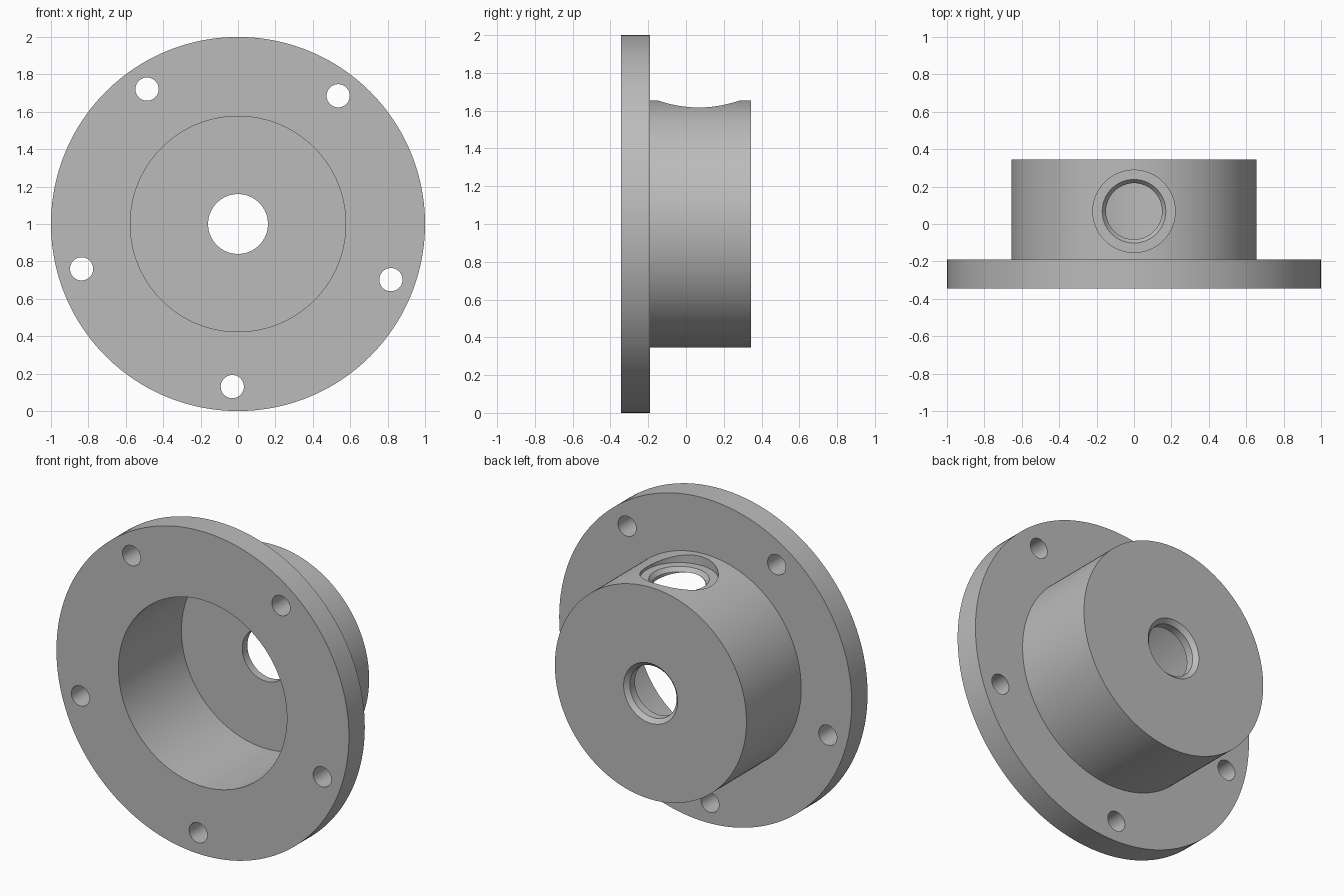
import bpy
import bmesh
import math
from mathutils import Matrix, Vector

old = bpy.data.objects.get("Cube")
if old:
    bpy.data.objects.remove(old, do_unlink=True)

SEGMENTS = 160
CENTRE_Z = 1.0

steel = bpy.data.materials.new("plain grey metal")
steel.use_nodes = True
steel.diffuse_color = (0.5, 0.5, 0.5, 1)
steel.node_tree.nodes["Principled BSDF"].inputs["Base Color"].default_value = (0.5, 0.5, 0.5, 1)


def lathe(name, profile, matrix, segments):
    """Revolve a closed (radius, height) profile about local z."""
    bm = bmesh.new()
    rings = []
    for i in range(segments):
        a = 2 * math.pi * i / segments
        rings.append([bm.verts.new((r * math.cos(a), r * math.sin(a), h)) for r, h in profile])
    n = len(profile)
    for i in range(segments):
        a, b = rings[i], rings[(i + 1) % segments]
        for j in range(n):
            k = (j + 1) % n
            bm.faces.new((a[j], b[j], b[k], a[k]))
    # Profile points on the axis collapse into a single pole
    bmesh.ops.remove_doubles(bm, verts=bm.verts, dist=1e-5)
    bmesh.ops.recalc_face_normals(bm, faces=bm.faces)
    bm.transform(matrix)
    mesh = bpy.data.meshes.new(name)
    bm.to_mesh(mesh)
    bm.free()
    mesh.materials.append(steel)
    obj = bpy.data.objects.new(name, mesh)
    bpy.context.collection.objects.link(obj)
    return obj


def cut(target, cutter):
    """Subtract the cutter, then discard it."""
    mod = target.modifiers.new("cut", "BOOLEAN")
    mod.operation = "DIFFERENCE"
    mod.solver = "EXACT"
    mod.object = cutter
    cutter.hide_render = True
    bpy.context.view_layer.objects.active = target
    bpy.ops.object.modifier_apply(modifier=mod.name)
    bpy.data.objects.remove(cutter, do_unlink=True)


# Local z of the housing points to the back (+y)
to_back = Matrix.Translation((0, 0, CENTRE_Z)) @ Matrix.Rotation(-math.pi / 2, 4, "X")

# Flange, hub, deep bore and chamfered back hole in one revolved section
housing = lathe("flanged_housing", [
    (0.185, 0.345), (0.655, 0.345), (0.655, -0.19), (1.0, -0.19), (1.0, -0.345),
    (0.576, -0.345), (0.576, 0.27), (0.16, 0.27), (0.16, 0.32),
], to_back, SEGMENTS)

# Top port: flat spot face, chamfer and through hole
port = lathe("top_port_cutter", [
    (0, 1.8), (0.22, 1.8), (0.22, 1.6), (0.17, 1.6), (0.15, 1.575), (0.15, 1.3), (0, 1.3),
], Matrix.Translation((0, 0.068, 0)), 96)
cut(housing, port)

# Five bolt holes through the flange
for i in range(5):
    a = math.radians(52 + 72 * i)
    place = Matrix.Translation(Vector((math.cos(a), 0, math.sin(a))) * 0.87) @ to_back
    bolt = lathe("bolt_hole_cutter", [(0, -0.5), (0.062, -0.5), (0.062, -0.1), (0, -0.1)], place, 48)
    cut(housing, bolt)

# Smooth round walls, crisp rims
bpy.ops.object.select_all(action="DESELECT")
housing.select_set(True)
bpy.context.view_layer.objects.active = housing
bpy.ops.object.shade_smooth_by_angle(angle=math.radians(25))
